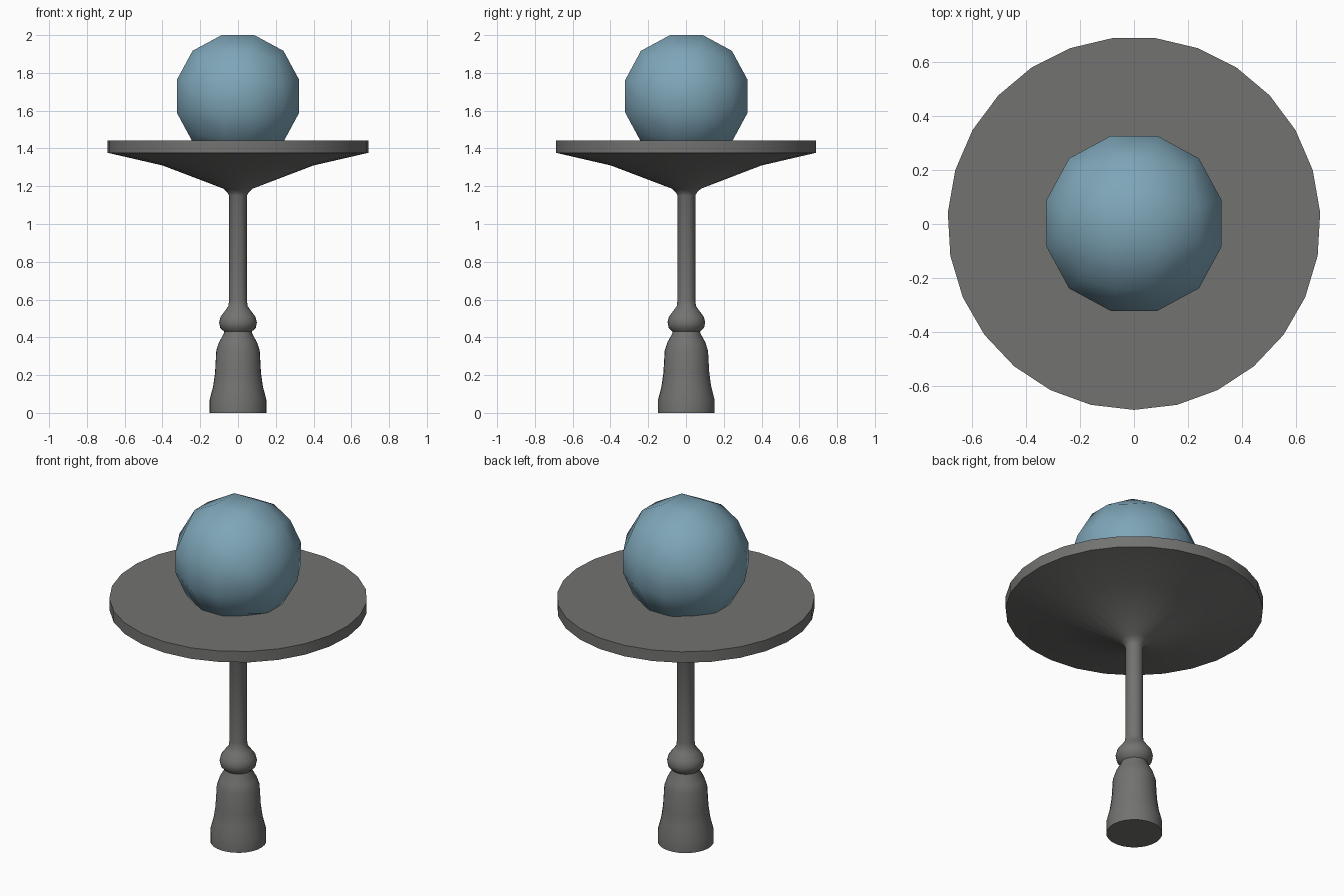
import bpy, bmesh
from math import pi, sin, cos, tan, radians
from mathutils import Vector

if "Cube" in bpy.data.objects:
    bpy.data.objects.remove(bpy.data.objects["Cube"])

CENTRE_Y = 0.0023


def finish(bm, name, color, angle):
    bmesh.ops.recalc_face_normals(bm, faces=bm.faces[:])
    mesh = bpy.data.meshes.new(name)
    bm.to_mesh(mesh)
    bm.free()
    obj = bpy.data.objects.new(name, mesh)
    bpy.context.collection.objects.link(obj)
    mat = bpy.data.materials.new(name + "_color")
    mat.diffuse_color = (*color, 1)
    mat.use_nodes = True
    mat.node_tree.nodes["Principled BSDF"].inputs["Base Color"].default_value = mat.diffuse_color
    mesh.materials.append(mat)
    bpy.ops.object.select_all(action='DESELECT')
    obj.select_set(True)
    bpy.context.view_layer.objects.active = obj
    bpy.ops.object.shade_smooth_by_angle(angle=radians(angle))
    return obj


def lathe(name, profile, sides, color):
    bm = bmesh.new()
    rings = []
    for r, z in profile:
        angles = [-pi / 2 + 2 * pi * i / sides for i in range(sides)]
        rings.append([bm.verts.new((r * cos(a), CENTRE_Y + r * sin(a), z))
                      for a in angles])
    for low, high in zip(rings, rings[1:]):
        for i in range(sides):
            j = (i + 1) % sides
            bm.faces.new((low[i], low[j], high[j], high[i]))
    bm.faces.new(rings[0])
    bm.faces.new(rings[-1])
    return finish(bm, name, color, 40)


# Turned foot, stem and round tray in one profile
lathe("pedestal_stand", [
    (0.15, 0), (0.15, 0.07), (0.132, 0.14), (0.122, 0.21), (0.115, 0.33),
    (0.10, 0.375), (0.075, 0.42), (0.073, 0.43), (0.094, 0.45), (0.10, 0.48),
    (0.092, 0.51), (0.067, 0.543), (0.051, 0.565), (0.047, 0.60),
    (0.047, 1.15), (0.056, 1.167), (0.077, 1.187), (0.40, 1.31),
    (0.691, 1.377), (0.691, 1.442)], 27, (0.17, 0.17, 0.165))

# Low-poly ball: cube with a 3x3 grid per side, rounded to a sphere
bm = bmesh.new()
bmesh.ops.create_cube(bm, size=2)
bmesh.ops.subdivide_edges(bm, edges=bm.edges[:], cuts=2, use_grid_fill=True)
for v in bm.verts:
    direction = Vector([tan(c * pi / 4) for c in v.co]).normalized()
    v.co = direction * 0.3465 + Vector((0, CENTRE_Y, 1.676))
finish(bm, "ball", (0.21, 0.38, 0.48), 60)
